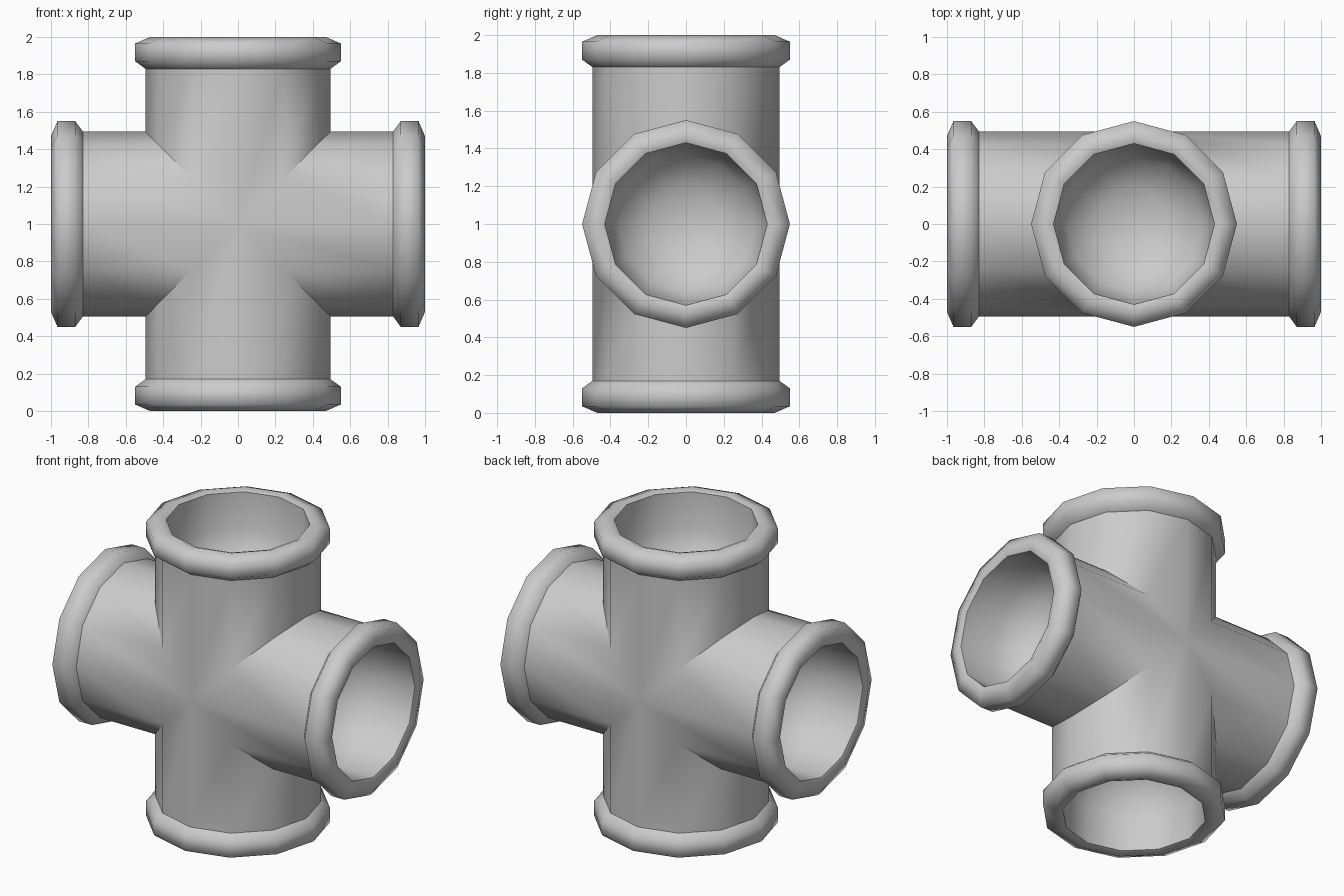
import bpy, bmesh, math
from mathutils import Matrix, Vector

if "Cube" in bpy.data.objects:
    bpy.data.objects.remove(bpy.data.objects["Cube"])

N = 12          # sides of each pipe
R = 0.495       # pipe radius

mat = bpy.data.materials.new("plain grey")
mat.diffuse_color = (0.6, 0.6, 0.6, 1)
mat.use_nodes = True
mat.node_tree.nodes["Principled BSDF"].inputs["Base Color"].default_value = mat.diffuse_color

# (radius, distance from centre): collar, rim and hollow mouth
PROFILE = [(R, 0.83), (0.55, 0.87), (0.55, 0.965), (0.47, 1.0), (0.43, 0.985),
           (0.425, 0.75), (0.36, 0.58), (0.2, 0.48)]
RIM = 5         # ring index of the sharp inner rim edge

bm = bmesh.new()


def add_arm(turn):
    """One arm along local z, mitred at 45 degrees, turned about y."""
    rot = Matrix.Rotation(turn, 3, 'Y')
    dirs = [(math.cos(2 * math.pi * i / N), math.sin(2 * math.pi * i / N)) for i in range(N)]
    rings = [[bm.verts.new(rot @ Vector((R * c, R * s, R * abs(c)))) for c, s in dirs]]
    for r, d in PROFILE:
        rings.append([bm.verts.new(rot @ Vector((r * c, r * s, d))) for c, s in dirs])
    for a, b in zip(rings, rings[1:]):
        for i in range(N):
            j = (i + 1) % N
            bm.faces.new((a[i], a[j], b[j], b[i]))
    # rounded floor of the hollow
    tip = bm.verts.new(rot @ Vector((0, 0, 0.45)))
    for i in range(N):
        bm.faces.new((rings[-1][i], rings[-1][(i + 1) % N], tip))
    # crisp edges: mitre, collar base and inner rim
    for k in (0, 1, RIM):
        for i in range(N):
            e = bm.edges.get((rings[k][i], rings[k][(i + 1) % N]))
            near_front = k == 0 and min(abs(dirs[i][0]), abs(dirs[(i + 1) % N][0])) < 0.1
            e.smooth = near_front


for q in range(4):
    add_arm(q * math.pi / 2)
bmesh.ops.remove_doubles(bm, verts=bm.verts, dist=0.0005)
for f in bm.faces:
    f.smooth = True
bmesh.ops.recalc_face_normals(bm, faces=bm.faces)
bmesh.ops.translate(bm, verts=bm.verts, vec=(0, 0, 1))

mesh = bpy.data.meshes.new("pipe_cross")
bm.to_mesh(mesh)
bm.free()
mesh.materials.append(mat)
bpy.context.collection.objects.link(bpy.data.objects.new("pipe_cross", mesh))
